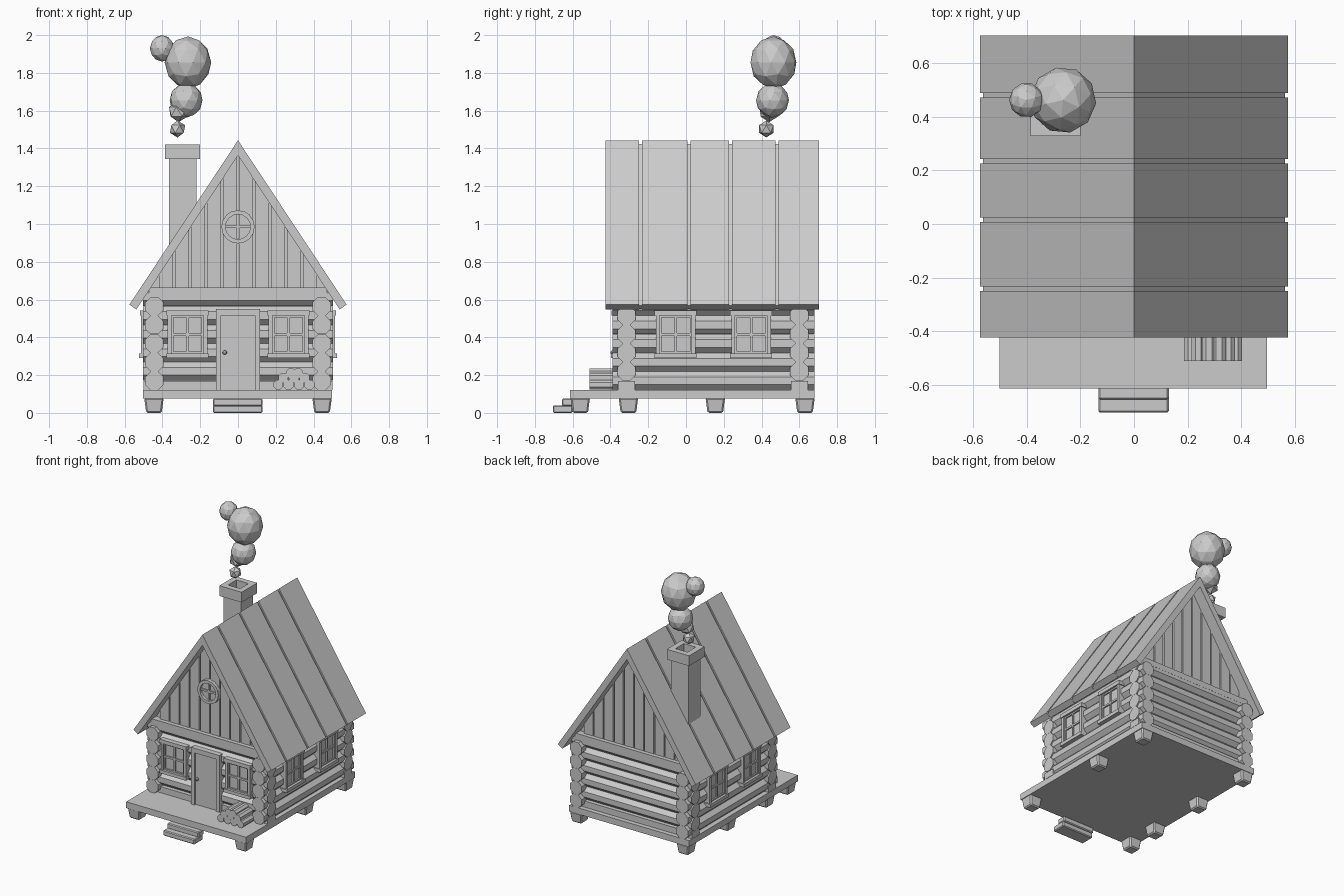
import bpy, bmesh, math
from mathutils import Matrix, Vector

if "Cube" in bpy.data.objects:
    bpy.data.objects.remove(bpy.data.objects["Cube"])


def finish(name, bm, bevel=0, mat=None):
    if mat:
        bmesh.ops.transform(bm, matrix=mat, verts=bm.verts)
    bmesh.ops.recalc_face_normals(bm, faces=bm.faces)
    me = bpy.data.meshes.new(name)
    bm.to_mesh(me)
    bm.free()
    ob = bpy.data.objects.new(name, me)
    bpy.context.collection.objects.link(ob)
    if bevel:
        m = ob.modifiers.new("bevel", 'BEVEL')
        m.width, m.segments = bevel, 1
    return ob


def add_box(bm, x0, x1, y0, y1, z0, z1):
    m = Matrix.Translation(((x0 + x1) / 2, (y0 + y1) / 2, (z0 + z1) / 2))
    bmesh.ops.create_cube(bm, size=1, matrix=m @ Matrix.Diagonal((x1 - x0, y1 - y0, z1 - z0, 1)))


def boxes(name, items, bevel=0, mat=None):
    bm = bmesh.new()
    for b in items:
        add_box(bm, *b)
    return finish(name, bm, bevel, mat)


def add_log(bm, a, b, r, sides=8):
    a, b = Vector(a), Vector(b)
    d = b - a
    m = (Matrix.Translation((a + b) / 2) @ d.to_track_quat('Z', 'Y').to_matrix().to_4x4()
         @ Matrix.Rotation(math.pi / sides, 4, 'Z'))
    bmesh.ops.create_cone(bm, cap_ends=True, segments=sides, radius1=r, radius2=r, depth=d.length, matrix=m)


def add_prism(bm, pts, y0, y1):
    # x/z profile extruded along y
    f = bm.faces.new([bm.verts.new((x, y0, z)) for x, z in pts])
    r = bmesh.ops.extrude_face_region(bm, geom=[f])
    bmesh.ops.translate(bm, vec=(0, y1 - y0, 0),
                        verts=[v for v in r['geom'] if isinstance(v, bmesh.types.BMVert)])


# platform, steps and tapered feet
boxes("platform", [(-.502, .498, -.615, .68, .075, .122)])
boxes("lower_step", [(-.133, .13, -.705, -.6, 0, .04)], .006)
boxes("upper_step", [(-.133, .13, -.657, -.59, .035, .076)], .006)
bm = bmesh.new()
spots = [(s * .445, y) for s in (-1, 1) for y in (-.56, .155, .63)] + [(-.445, -.305)]
for x, y in spots:
    bmesh.ops.create_cone(bm, cap_ends=True, segments=4, radius1=.058, radius2=.073, depth=.08,
                          matrix=Matrix.Translation((x, y, .04)) @ Matrix.Rotation(math.pi / 4, 4, 'Z'))
finish("feet", bm, .008)

# log walls with crossing ends
boxes("inner_walls", [(-.42, .42, -.295, .58, .1, .66)])
bm = bmesh.new()
for s in (-1, 1):
    for i in range(5):
        z = .17 + .0985 * i
        add_log(bm, (s * .443, -.39, z), (s * .443, .68, z), .053)
finish("side_logs", bm)
bm = bmesh.new()
for y in (-.315, .6):
    for i in range(5):
        z = .22 + .0985 * i
        add_log(bm, (-.502, y, z), (.502, y, z), .053)
    add_box(bm, -.5, .5, y - .045, y + .045, .12, .168)
finish("end_logs", bm)

# roof: base chevron with five raised panels
T, S = 1.443, 1.513


def chevron(w, drop, thick):
    top, bot = T - drop, T - .08
    dx, dz = .037, -.025
    e = Vector((w, top - S * w))
    k = (e.x - dx * thick, e.y + dz * thick)
    return [(0, top), tuple(e), k, (0, bot), (-k[0], k[1]), (-e.x, e.y)]


bm = bmesh.new()
add_prism(bm, chevron(.565, .02, .75), -.415, .695)
finish("roof_base", bm)
edges = [-.425, -.242, .016, .235, .481, .705]
bm = bmesh.new()
for a, b in zip(edges, edges[1:]):
    a += 0 if a == edges[0] else .008
    b -= 0 if b == edges[-1] else .008
    add_prism(bm, chevron(.575, 0, 1), a, b)
finish("roof_panels", bm)

# gable ends: backing triangle plus vertical planks


def roof_under(x):
    return T - .075 - S * abs(x)


bm = bmesh.new()
add_prism(bm, [(-.46, .62), (.46, .62), (.46, roof_under(.46)), (0, roof_under(0)),
               (-.46, roof_under(.46))], -.315, .6)
finish("gable_core", bm)
bm = bmesh.new()
P = .0845
for y0, y1 in ((-.335, -.31), (.595, .62)):
    for i in range(-5, 5):
        a, b = i * P + .005, (i + 1) * P - .005
        add_prism(bm, [(a, .63), (b, .63), (b, roof_under(b)), (a, roof_under(a))], y0, y1)
finish("gable_planks", bm)
boxes("gable_sills", [(-.47, .47, -.365, -.3, .62, .663), (-.47, .47, .59, .65, .62, .663)])

# door
boxes("door_frame", [(-.117, -.09, -.39, -.3, .12, .55), (.09, .117, -.39, -.3, .12, .55),
                     (-.117, .117, -.39, -.3, .515, .55)])
boxes("door", [(-.09, .09, -.376, -.3, .12, .517)])
bm = bmesh.new()
bmesh.ops.create_icosphere(bm, subdivisions=2, radius=.012, matrix=Matrix.Translation((-.07, -.388, .32)))
finish("door_knob", bm)

# square windows, modelled facing -y then placed


def window(name, loc, angle):
    w, h = .085, .1
    bars = [(s * w - .0, s * (w + .02), -.02, .06, -h, h) if s > 0 else
            (-w - .02, -w, -.02, .06, -h, h) for s in (-1, 1)]
    bars += [(-w - .026, w + .026, -.026, .06, h, h + .028),
             (-w - .026, w + .026, -.03, .06, -h - .025, -h),
             (-.007, .007, -.012, .05, -h, h), (-w, w, -.012, .05, -.007, .007),
             (-w, -w + .01, -.012, .05, -h, h), (w - .01, w, -.012, .05, -h, h),
             (-w, w, -.012, .05, h - .01, h), (-w, w, -.012, .05, -h, -h + .01)]
    m = Matrix.Translation(loc) @ Matrix.Rotation(angle, 4, 'Z')
    boxes(name + "_frame", bars, 0, m)
    boxes(name + "_glass", [(-w, w, -.002, .05, -h, h)], 0, m)


for s, side in ((-1, "left"), (1, "right")):
    window("front_window_" + side, (s * .267, -.368, .415), 0)
    for y, n in ((-.055, "near"), (.345, "far")):
        window(f"{side}_window_{n}", (s * .493, y, .415), s * math.pi / 2)

# round attic window
bm = bmesh.new()
n, rings = 16, []
for r, y in ((.088, -.32), (.088, -.36), (.066, -.36), (.066, -.32)):
    rings.append([bm.verts.new((r * math.cos(2 * math.pi * i / n), y, .985 + r * math.sin(2 * math.pi * i / n)))
                  for i in range(n)])
for a, b in zip(rings, rings[1:] + rings[:1]):
    for i in range(n):
        bm.faces.new((a[i], a[(i + 1) % n], b[(i + 1) % n], b[i]))
finish("round_window_frame", bm)
boxes("round_window_bars", [(-.007, .007, -.35, -.32, .92, 1.05), (-.066, .066, -.35, -.32, .978, .992)])
bm = bmesh.new()
add_log(bm, (0, -.34, .985), (0, -.31, .985), .068, 16)
finish("round_window_glass", bm)

# chimney with hollow cap
cx, cy = -.293, .422
boxes("chimney_shaft", [(cx - .072, cx + .072, cy - .072, cy + .072, .78, 1.36)])
o, h = .093, .05
boxes("chimney_cap", [(cx - o, cx - h, cy - o, cy + o, 1.345, 1.422), (cx + h, cx + o, cy - o, cy + o, 1.345, 1.422),
                      (cx - h, cx + h, cy - o, cy - h, 1.345, 1.422), (cx - h, cx + h, cy + h, cy + o, 1.345, 1.422)])

# smoke puffs
puffs = [(-.32, .425, 1.503, .045, .045), (-.315, .44, 1.595, .056, .056), (-.275, .458, 1.655, .088, .092),
         (-.265, .463, 1.855, .124, .138), (-.402, .463, 1.93, .065, .07)]
bm = bmesh.new()
for i, (x, y, z, r, rz) in enumerate(puffs):
    m = Matrix.Translation((x, y, z)) @ Matrix.Diagonal((r, r, rz, 1)) @ Matrix.Rotation(i * .7, 4, 'Z')
    bmesh.ops.create_icosphere(bm, subdivisions=2 if i > 1 else 1, radius=1, matrix=m)
finish("smoke", bm)

# firewood pile on the porch
bm = bmesh.new()
for z, xs in ((.149, (.213, .268, .323, .378)), (.186, (.24, .297, .352)), (.21, (.28, .318))):
    for x in xs:
        add_log(bm, (x, -.512, z), (x, -.36, z), .028)
finish("firewood", bm)
